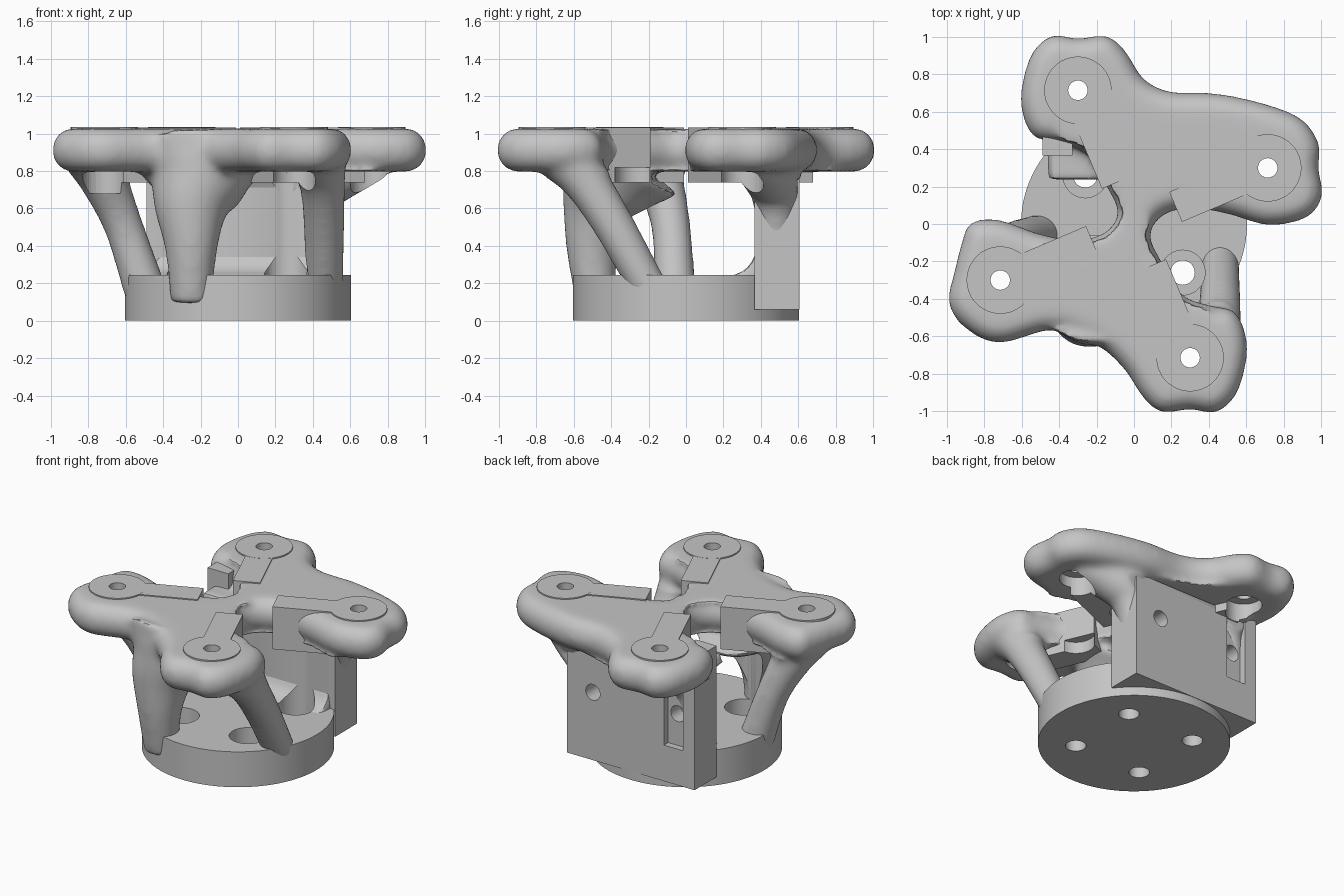
import bpy
import bmesh
import math
from mathutils import Matrix, Vector
from mathutils.geometry import interpolate_bezier

cube = bpy.data.objects.get("Cube")
if cube:
    bpy.data.objects.remove(cube, do_unlink=True)

grey = bpy.data.materials.new("plain grey")
grey.use_nodes = True
GREY = (0.56, 0.56, 0.56, 1)
grey.diffuse_color = GREY
grey.node_tree.nodes["Principled BSDF"].inputs["Base Color"].default_value = GREY


def add_cylinder(bm, x, y, z0, z1, radius, sides=48):
    place = Matrix.Translation((x, y, (z0 + z1) / 2))
    bmesh.ops.create_cone(bm, cap_ends=True, segments=sides, radius1=radius,
                          radius2=radius, depth=z1 - z0, matrix=place)


def add_box(bm, low, high, turn=Matrix()):
    low, high = Vector(low), Vector(high)
    size = high - low
    place = turn @ Matrix.Translation((low + high) / 2) @ Matrix.Diagonal((*size, 1))
    bmesh.ops.create_cube(bm, size=1, matrix=place)


def to_object(bm, name):
    mesh = bpy.data.meshes.new(name)
    bm.to_mesh(mesh)
    bm.free()
    obj = bpy.data.objects.new(name, mesh)
    bpy.context.collection.objects.link(obj)
    mesh.materials.append(grey)
    return obj


def bake(obj):
    # Apply the modifier stack, then smooth all but the sharp edges
    graph = bpy.context.evaluated_depsgraph_get()
    mesh = bpy.data.meshes.new_from_object(obj.evaluated_get(graph))
    obj.modifiers.clear()
    obj.data = mesh
    mesh.materials.clear()
    mesh.materials.append(grey)
    bpy.ops.object.select_all(action='DESELECT')
    obj.select_set(True)
    bpy.context.view_layer.objects.active = obj
    bpy.ops.object.shade_smooth_by_angle(angle=math.radians(35))


def cut(obj, cutters):
    for cutter in cutters:
        mod = obj.modifiers.new("cut", 'BOOLEAN')
        mod.operation = 'DIFFERENCE'
        mod.solver = 'EXACT'
        mod.object = cutter
    bake(obj)


def smooth_path(points, cyclic, steps=8):
    # Resample a few control points into a smooth path
    pts = [Vector(p) for p in points]
    if cyclic:
        pts = [pts[-1]] + pts + pts[:2]
    else:
        pts = [pts[0]] + pts + [pts[-1]]
    path = []
    for a, b, c, d in zip(pts, pts[1:], pts[2:], pts[3:]):
        path += interpolate_bezier(b, b + (c - a) / 6, c - (d - b) / 6, c, steps + 1)[:-1]
    return path if cyclic else path + [pts[-1]]


def add_loft(bm, rings):
    # Closed skin through a stack of equal rings
    loops = [[bm.verts.new(co) for co in ring] for ring in rings]
    count = len(loops[0])
    for low, high in zip(loops, loops[1:]):
        for i in range(count):
            j = (i + 1) % count
            bm.faces.new((low[i], low[j], high[j], high[i]))
    caps = [bm.faces.new(loops[0][::-1]), bm.faces.new(loops[-1])]
    bmesh.ops.triangulate(bm, faces=caps)


def add_leg(bm, *stations):
    # Tapered tube; each station is a centre and a radius
    centres = smooth_path([s[:3] for s in stations], False)
    radii = smooth_path([(s[3], 0, 0) for s in stations], False)
    rings = []
    for i, (centre, radius) in enumerate(zip(centres, radii)):
        along = centres[min(i + 1, len(centres) - 1)] - centres[max(i - 1, 0)]
        turn = Vector((0, 0, 1)).rotation_difference(along)
        rings.append([centre + turn @ Vector((math.cos(a), math.sin(a), 0)) * radius.x
                      for a in (math.tau * k / 24 for k in range(24))])
    add_loft(bm, rings)


def add_fillet(bm, z, up, r=0.13, y=0.37):
    # Concave strip where the plate's inner face meets a level surface
    profile = [(0.44, z - 0.05 * up), (y - r, z - 0.05 * up)]
    for k in range(7):
        a = math.pi / 2 * k / 6
        profile.append((y - r + r * math.sin(a), z + up * r * (1 - math.cos(a))))
    profile.append((0.44, z + up * r))
    add_loft(bm, [[(x, py, pz) for py, pz in profile] for x in (-0.45, 0.45)])


# Pad centres and arm directions, one quarter turn apart
PAD = Vector((-0.3, 0.715, 0))
TURNS = [Matrix.Rotation(-math.pi / 2 * i, 4, 'Z') for i in range(4)]
PADS = [t @ PAD for t in TURNS]
BOLTS = [(sx * 0.26, sy * 0.26) for sx in (-1, 1) for sy in (-1, 1)]

# Cutters: screw holes, wider tool clearances, and a slot in the plate
bm = bmesh.new()
for p in PADS:
    add_cylinder(bm, p.x, p.y, 0.6, 1.2, 0.052, 32)
for x, y in BOLTS:
    add_cylinder(bm, x, y, -0.1, 0.4, 0.065, 32)
for x in (0.29, -0.33):
    bmesh.ops.create_cone(bm, cap_ends=True, segments=32, radius1=0.055,
                          radius2=0.055, depth=0.3,
                          matrix=Matrix.Translation((x, 0.6, 0.53))
                          @ Matrix.Rotation(math.pi / 2, 4, 'X'))
holes = to_object(bm, "hole_cutter")

bm = bmesh.new()
for p in PADS:
    add_cylinder(bm, p.x, p.y, 0.68, 0.87, 0.115)
for x, y in BOLTS:
    add_cylinder(bm, x, y, 0.12, 0.82, 0.12)
clearances = to_object(bm, "clearance_cutter")

bm = bmesh.new()
add_box(bm, (-0.4, 0.56, 0.31), (-0.255, 0.66, 0.76))
slot = to_object(bm, "slot_cutter")

cutters = [holes, clearances]
for cutter in cutters + [slot]:
    cutter.hide_render = True
    cutter.hide_set(True)
    cutter.display_type = 'WIRE'

# Organic body: rounded four-lobed slab, half outline repeated by a half turn
half = [(-0.54, 0.48), (-0.6, 0.66), (-0.55, 0.89), (-0.44, 1.0), (-0.3, 0.985),
        (-0.15, 1.0), (-0.05, 0.92), (0.05, 0.77), (0.2, 0.7), (0.45, 0.69),
        (0.72, 0.63), (0.9, 0.55), (0.985, 0.42), (0.98, 0.3), (1.0, 0.15),
        (0.92, 0.04), (0.72, 0.0), (0.5, 0.06), (0.3, 0.09), (0.15, 0.05),
        (0.08, -0.06), (0.14, -0.2), (0.25, -0.38), (0.4, -0.44)]
outline = half + [(-x, -y) for x, y in half]
# The front web is set further in, and the right lobe is blunter
front = len(half) + 8
outline[front:front + 2] = [(-0.2, -0.64), (-0.43, -0.56)]
lobe = len(half) + 13
outline[lobe:lobe + 4] = [(-0.955, -0.26), (-0.92, -0.12), (-0.87, 0.0), (-0.72, 0.015)]
rim = smooth_path([(x, y, 0) for x, y in outline], True, 6)
inward = []
for i in range(len(rim)):
    along = (rim[(i + 1) % len(rim)] - rim[i - 1]).normalized()
    inward.append(Vector((along.y, -along.x, 0)))
rings = []
for k in range(-4, 5):
    a = math.pi / 2 * k / 4
    inset, height = 0.1 * (1 - math.cos(a)) - 0.008, 0.912 + 0.115 * math.sin(a)
    rings.append([p + n * inset + Vector((0, 0, height)) for p, n in zip(rim, inward)])
bm = bmesh.new()
add_loft(bm, rings)

# Legs: broad front leg, two slanted legs and two roots on the back plate
add_leg(bm, (-0.25, -0.48, 0.1, 0.11), (-0.25, -0.5, 0.38, 0.14),
        (-0.25, -0.465, 0.6, 0.2), (-0.22, -0.41, 0.74, 0.27),
        (-0.21, -0.34, 0.86, 0.35))
add_leg(bm, (0.46, -0.17, 0.12, 0.1), (0.46, -0.38, 0.5, 0.11),
        (0.45, -0.53, 0.74, 0.125), (0.42, -0.62, 0.87, 0.17))
add_leg(bm, (-0.49, -0.06, 0.14, 0.115), (-0.61, -0.08, 0.5, 0.105),
        (-0.71, -0.14, 0.74, 0.13), (-0.76, -0.2, 0.87, 0.17))
add_leg(bm, (0.38, 0.48, 0.42, 0.1), (0.41, 0.48, 0.62, 0.12),
        (0.49, 0.46, 0.76, 0.15), (0.72, 0.36, 0.88, 0.14))
add_leg(bm, (-0.4, 0.48, 0.5, 0.08), (-0.36, 0.5, 0.7, 0.09),
        (-0.3, 0.6, 0.87, 0.13))
add_fillet(bm, 0.245, 1)
add_fillet(bm, 0.81, -1)
bmesh.ops.recalc_face_normals(bm, faces=bm.faces)
body = to_object(bm, "organic_body")
remesh = body.modifiers.new("blend", 'REMESH')
remesh.mode = 'VOXEL'
remesh.voxel_size = 0.02
relax = body.modifiers.new("relax", 'SMOOTH')
relax.factor = 0.5
relax.iterations = 14
bake(body)

# Keep the body flush with the plate's back face
for v in body.data.vertices:
    if v.co.z < 0.76:
        v.co.y = min(v.co.y, 0.595)
cut(body, cutters)

# Round base
bm = bmesh.new()
add_cylinder(bm, 0, 0, 0, 0.245, 0.604, 96)
cut(to_object(bm, "round_base"), cutters)

# Back mounting plate and its raised corner
bm = bmesh.new()
add_box(bm, (-0.49, 0.365, 0.06), (0.49, 0.606, 0.79))
cut(to_object(bm, "back_plate"), cutters + [slot])
bm = bmesh.new()
add_box(bm, (-0.49, 0.365, 0.78), (-0.33, 0.606, 0.97))
cut(to_object(bm, "plate_corner"), cutters)

# Top pads, each with a straight arm reaching toward the centre
aim = math.atan2(-0.92, 0.39)
for i, (turn, p) in enumerate(zip(TURNS, PADS), 1):
    bm = bmesh.new()
    add_cylinder(bm, p.x, p.y, 0.98, 1.035, 0.18, 64)
    cut(to_object(bm, f"pad_{i}"), cutters)
    bm = bmesh.new()
    frame = turn @ Matrix.Translation(PAD) @ Matrix.Rotation(aim, 4, 'Z')
    add_box(bm, (0.0, -0.087, 0.74), (0.535, 0.087, 1.034), frame)
    cut(to_object(bm, f"arm_{i}"), cutters)
